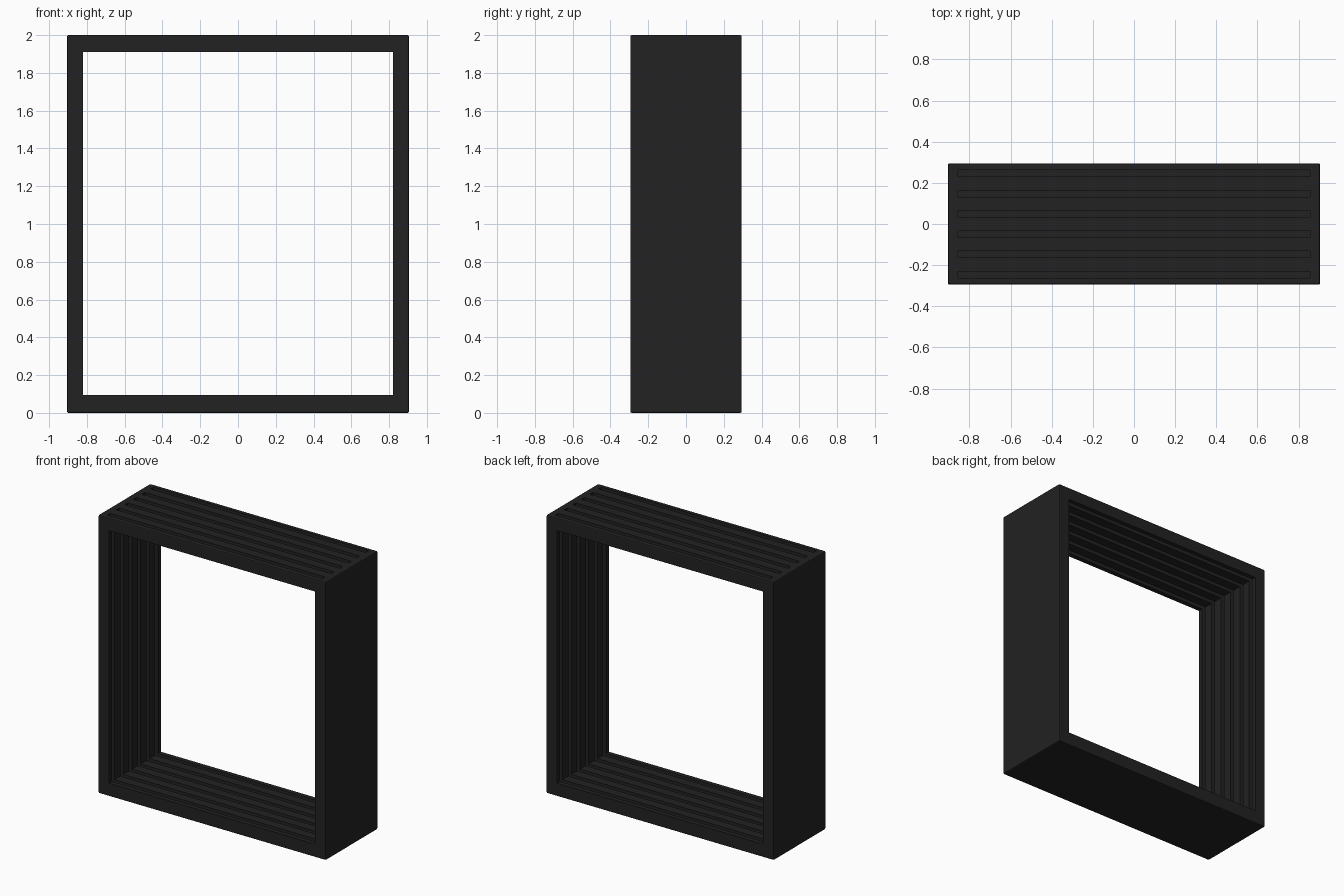
import bpy

if "Cube" in bpy.data.objects:
    bpy.data.objects.remove(bpy.data.objects["Cube"])

HALF_X, HALF_Y, HEIGHT = 0.905, 0.295, 2.0
SLOT_PITCH, SLOT_WIDTH, SLOT_HALF_X, SLOT_FLOOR = 0.0985, 0.032, 0.855, 0.057

black = bpy.data.materials.new("matte black")
black.diffuse_color = (0.016, 0.016, 0.016, 1)
black.use_nodes = True
black.node_tree.nodes["Principled BSDF"].inputs["Base Color"].default_value = black.diffuse_color


def box(name, lo, hi):
    """Box spanning two opposite corners."""
    bpy.ops.mesh.primitive_cube_add(size=1, location=[(a + b) / 2 for a, b in zip(lo, hi)])
    ob = bpy.context.object
    ob.name = name
    ob.scale = [b - a for a, b in zip(lo, hi)]
    bpy.ops.object.transform_apply(location=True, rotation=True, scale=True)
    ob.data.materials.append(black)
    return ob


def apply(ob, mod):
    bpy.context.view_layer.objects.active = ob
    bpy.ops.object.modifier_apply(modifier=mod.name)


def cut(ob, cutter):
    cutter.hide_render = True
    mod = ob.modifiers.new("cut", 'BOOLEAN')
    mod.operation = 'DIFFERENCE'
    mod.solver = 'EXACT'
    mod.object = cutter
    apply(ob, mod)
    bpy.data.objects.remove(cutter, do_unlink=True)


# Outer block with softened edges
frame = box("slotted_frame", (-HALF_X, -HALF_Y, 0), (HALF_X, HALF_Y, HEIGHT))
bevel = frame.modifiers.new("soft_edges", 'BEVEL')
bevel.width = 0.008
bevel.segments = 2
apply(frame, bevel)

# Large opening from front to back
cut(frame, box("opening", (-0.82, -0.5, 0.095), (0.82, 0.5, 1.91)))

# Six panel slots: open through the top, grooved into the sides and floor
for i in range(6):
    y = (i - 2.5) * SLOT_PITCH
    cut(frame, box("slot", (-SLOT_HALF_X, y - SLOT_WIDTH / 2, SLOT_FLOOR),
                   (SLOT_HALF_X, y + SLOT_WIDTH / 2, HEIGHT + 0.1)))
